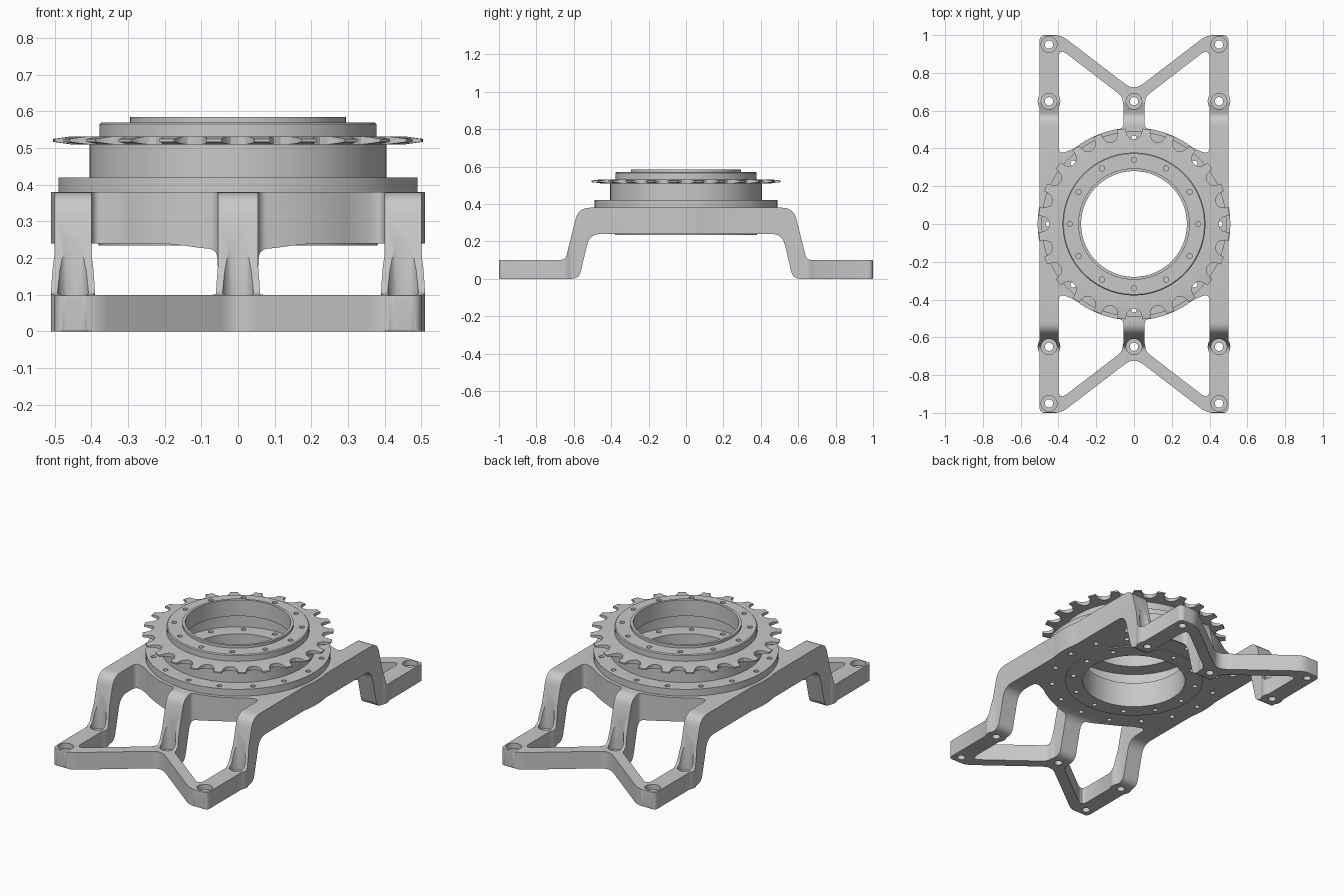
import bpy, bmesh
from math import radians, cos, sin, pi
from mathutils import Vector, Matrix

cube = bpy.data.objects.get("Cube")
if cube:
    bpy.data.objects.remove(cube, do_unlink=True)

metal = bpy.data.materials.new("plain_grey_metal")
metal.use_nodes = True
GREY = (0.58, 0.58, 0.58, 1)
metal.diffuse_color = GREY
metal.node_tree.nodes["Principled BSDF"].inputs["Base Color"].default_value = GREY


def make(name, bm):
    bmesh.ops.recalc_face_normals(bm, faces=bm.faces)
    mesh = bpy.data.meshes.new(name)
    bm.to_mesh(mesh)
    bm.free()
    mesh.materials.append(metal)
    ob = bpy.data.objects.new(name, mesh)
    bpy.context.collection.objects.link(ob)
    return ob


def prism(name, loops, low, high, axis="Z"):
    """Extrude closed 2D loops along z, or along x for (y, z) loops."""
    bm = bmesh.new()
    for loop in loops:
        place = (lambda p, h: (h, p[0], p[1])) if axis == "X" else (lambda p, h: (p[0], p[1], h))
        a = [bm.verts.new(place(p, low)) for p in loop]
        b = [bm.verts.new(place(p, high)) for p in loop]
        bm.faces.new(a)
        bm.faces.new(b)
        for i in range(len(a)):
            j = (i + 1) % len(a)
            bm.faces.new((a[i], a[j], b[j], b[i]))
    return make(name, bm)


def lathe(name, profile, steps=96):
    """Revolve a closed (radius, z) profile around z."""
    bm = bmesh.new()
    rings = []
    for s in range(steps):
        t = 2 * pi * s / steps
        rings.append([bm.verts.new((r * cos(t), r * sin(t), z)) for r, z in profile])
    n = len(profile)
    for s in range(steps):
        a, b = rings[s], rings[(s + 1) % steps]
        for i in range(n):
            j = (i + 1) % n
            bm.faces.new((a[i], a[j], b[j], b[i]))
    return make(name, bm)


def drills(name, spots, radius, low, high, steps=24):
    """One object holding a vertical cylinder at each spot."""
    bm = bmesh.new()
    for x, y in spots:
        bmesh.ops.create_cone(bm, cap_ends=True, segments=steps, radius1=radius, radius2=radius,
                              depth=high - low, matrix=Matrix.Translation((x, y, (low + high) / 2)))
    return make(name, bm)


def rounded(points, steps=6):
    """Fillet a polygon given as (a, b, radius)."""
    out = []
    for i, (x, y, r) in enumerate(points):
        p = Vector((x, y))
        if r == 0:
            out.append(p)
            continue
        u = Vector(points[i - 1][:2]) - p
        v = Vector(points[(i + 1) % len(points)][:2]) - p
        cut = min(r, 0.49 * u.length, 0.49 * v.length)
        a, b = p + u.normalized() * cut, p + v.normalized() * cut
        for k in range(steps + 1):
            t = k / steps
            out.append(a * (1 - t) ** 2 + p * 2 * t * (1 - t) + b * t ** 2)
    return out


def arc(r, start, end, steps):
    return [(r * cos(radians(start + (end - start) * k / steps)),
             r * sin(radians(start + (end - start) * k / steps)), 0) for k in range(steps + 1)]


def circle(r, count):
    return [(r * cos(2 * pi * k / count), r * sin(2 * pi * k / count)) for k in range(count)]


def boolean(ob, tool, operation):
    mod = ob.modifiers.new(operation.lower(), "BOOLEAN")
    mod.object, mod.operation, mod.solver = tool, operation, "EXACT"
    bpy.context.view_layer.objects.active = ob
    bpy.ops.object.modifier_apply(modifier=mod.name)
    bpy.data.objects.remove(tool, do_unlink=True)


def smooth(ob):
    bpy.ops.object.select_all(action="DESELECT")
    ob.select_set(True)
    bpy.context.view_layer.objects.active = ob
    bpy.ops.object.shade_smooth_by_angle(angle=radians(30))


def mirrored(points):
    return points + [(-x, *rest) for x, *rest in reversed(points)]


# Bracket plan: rails, bulged middle and notched ends
end = [(0.5, 1, 0.03), (0.385, 1, 0.04), (0, 0.705, 0.06), (-0.385, 1, 0.04), (-0.5, 1, 0.03)]
half = end + arc(0.51, 168.6, 191.4, 8)
outline = half + [(-x, -y, r) for x, y, r in half]
bracket = prism("bracket", [rounded(outline)], -0.05, 0.6)

# Four windows between rail, diagonal arm, spine and middle disc
window = [(0.40, 0.935, 0.06), (0.055, 0.67, 0.04), (0.055, 0.507, 0.05)] \
    + arc(0.51, 78, 52, 10) + [(0.40, 0.365, 0.06)]
pane = rounded(window)
panes = [[(sx * x, sy * y) for x, y in pane] for sx in (1, -1) for sy in (1, -1)]
boolean(bracket, prism("window_cutter", panes, -0.1, 0.7), "DIFFERENCE")

# Bolt bosses at the foot of every leg
feet = [(x, y) for x in (-0.45, 0, 0.45) for y in (-0.65, 0.65)]
boolean(bracket, drills("bosses", feet, 0.06, -0.04, 0.55, 32), "UNION")

# Side profile: feet, sloping legs and raised deck, listed from the deck down to the underside
side = mirrored([(0.515, 0.24, 0.06), (0.572, 0, 0.04), (1, 0, 0.006), (1, 0.1, 0.006),
                 (0.645, 0.1, 0.03), (0.575, 0.38, 0.06)])
boolean(bracket, prism("side_profile", [rounded(side)], -0.7, 0.7, "X"), "INTERSECT")

# Bracket bore, bolt holes and counterbores
corners = [(x, y) for x in (-0.45, 0.45) for y in (-0.95, 0.95)]
flange_spots = circle(0.455, 16)
boolean(bracket, drills("bore", [(0, 0)], 0.375, 0.1, 0.5, 96), "DIFFERENCE")
boolean(bracket, drills("counterbores", feet + corners, 0.042, 0.07, 0.35), "DIFFERENCE")
boolean(bracket, drills("bolt_holes", feet + corners, 0.022, -0.1, 0.2), "DIFFERENCE")
boolean(bracket, drills("deck_holes", flange_spots, 0.014, 0.1, 0.5, 16), "DIFFERENCE")
smooth(bracket)

# Lower bearing ring
hub_spots = circle(0.34, 12)
lower_ring = lathe("lower_ring", [(0.282, 0.235), (0.38, 0.235), (0.38, 0.385), (0.282, 0.385)])
boolean(lower_ring, drills("ring_holes", hub_spots, 0.014, 0.1, 0.5, 16), "DIFFERENCE")
smooth(lower_ring)

# Drum with bolted flange
drum = lathe("drum", [(0.37, 0.38), (0.49, 0.38), (0.49, 0.42),
                      (0.405, 0.42), (0.405, 0.515), (0.37, 0.515)])
boolean(drum, drills("flange_holes", flange_spots, 0.014, 0.3, 0.48, 16), "DIFFERENCE")
smooth(drum)

# Toothed ring: a tapered disc trimmed to the tooth outline
toothed_ring = lathe("toothed_ring", [(0.36, 0.51), (0.455, 0.51), (0.507, 0.517),
                                      (0.507, 0.525), (0.455, 0.532), (0.36, 0.532)])
gullet = [(-5.2, 0.53), (-5.0, 0.495), (-4.4, 0.472), (-2.6, 0.454), (0, 0.448)]
gullet = gullet + [(-a, r) for a, r in reversed(gullet[:-1])]
gaps = [[(r * cos(radians(a + 15 * k)), r * sin(radians(a + 15 * k))) for a, r in gullet] for k in range(24)]
boolean(toothed_ring, prism("gap_cutter", gaps, 0.4, 0.6), "DIFFERENCE")
smooth(toothed_ring)

# Upper bearing ring with raised lip
upper_ring = lathe("upper_ring", [(0.28, 0.49), (0.378, 0.49), (0.378, 0.565), (0.373, 0.57),
                                  (0.295, 0.57), (0.295, 0.585), (0.28, 0.585)])
boolean(upper_ring, drills("hub_holes", hub_spots, 0.014, 0.51, 0.65, 16), "DIFFERENCE")
smooth(upper_ring)
